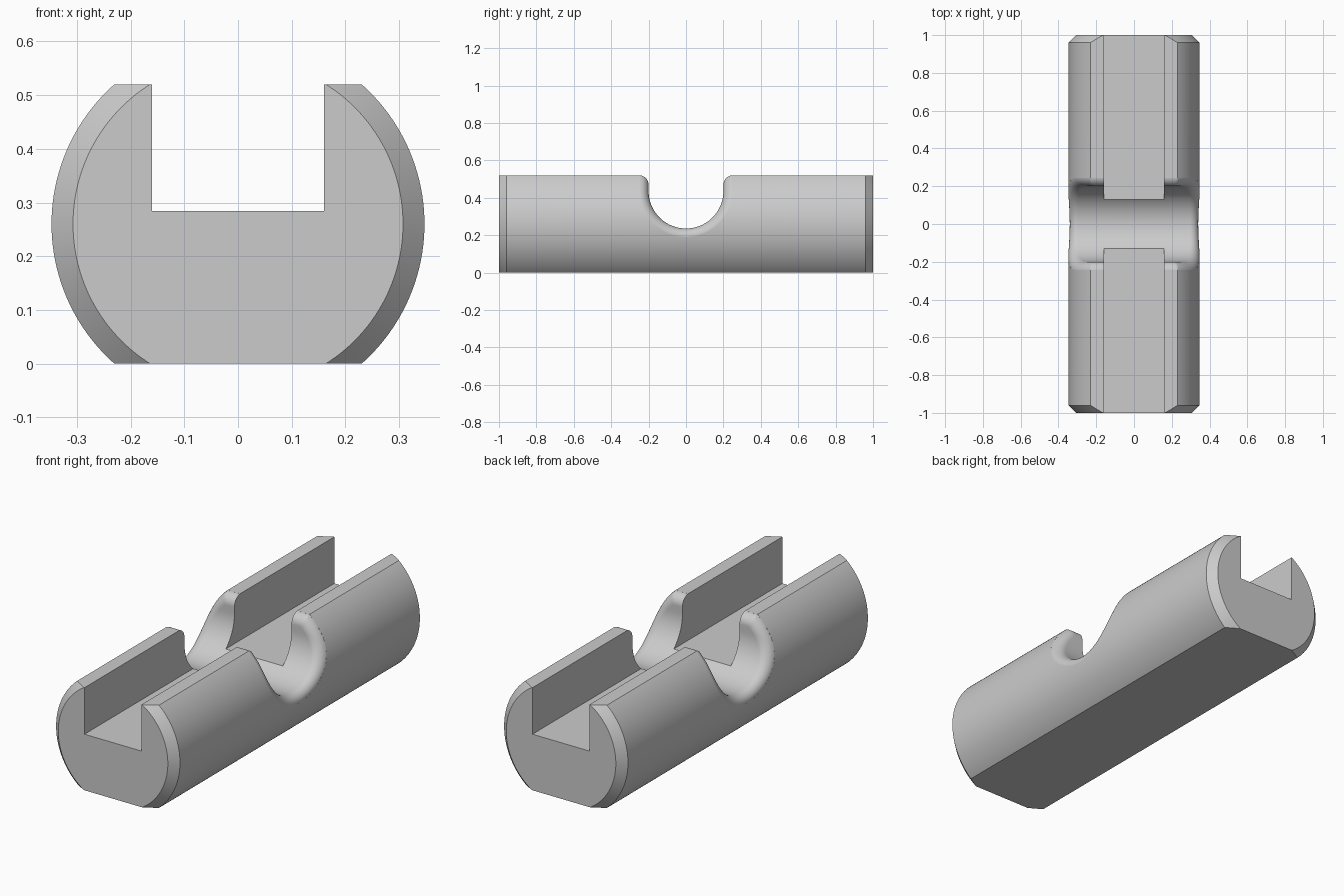
import bpy, bmesh
from math import sin, cos, pi, sqrt, radians
from mathutils import Vector, Matrix

if "Cube" in bpy.data.objects:
    bpy.data.objects.remove(bpy.data.objects["Cube"])

RADIUS, AXIS_Z, TOP_Z = 0.347, 0.26, 0.52
CHAMFER = 0.04
SLOT_HALF, SLOT_FLOOR = 0.16, 0.284
SADDLE_R, SADDLE_Z, FILLET = 0.2, 0.436, 0.05

grey = bpy.data.materials.new("plain_grey")
grey.use_nodes = True
colour = (0.6, 0.6, 0.6, 1)
grey.diffuse_color = colour
grey.node_tree.nodes["Principled BSDF"].inputs["Base Color"].default_value = colour


def make_object(name, bm):
    bmesh.ops.recalc_face_normals(bm, faces=bm.faces)
    mesh = bpy.data.meshes.new(name)
    bm.to_mesh(mesh)
    bm.free()
    mesh.materials.append(grey)
    ob = bpy.data.objects.new(name, mesh)
    bpy.context.collection.objects.link(ob)
    return ob


def skin(bm, rings, closed):
    """Join neighbouring rows of vertices with quads."""
    for a, b in zip(rings, rings[1:]):
        n = len(a)
        for i in range(n if closed else n - 1):
            j = (i + 1) % n
            bm.faces.new((a[i], a[j], b[j], b[i]))


# Round bar with chamfered ends, flattened above and below
bm = bmesh.new()
SEGMENTS = 160
rings = []
for y, r in ((-1, RADIUS - CHAMFER), (-1 + CHAMFER, RADIUS),
             (1 - CHAMFER, RADIUS), (1, RADIUS - CHAMFER)):
    angles = [2 * pi * i / SEGMENTS for i in range(SEGMENTS)]
    rings.append([bm.verts.new((r * cos(a), y, AXIS_Z + r * sin(a))) for a in angles])
skin(bm, rings, True)
bm.faces.new(rings[0])
bm.faces.new(rings[-1])
for z, direction in ((0, -1), (TOP_Z, 1)):
    cut = bmesh.ops.bisect_plane(bm, geom=bm.verts[:] + bm.edges[:] + bm.faces[:],
                                 plane_co=(0, 0, z), plane_no=(0, 0, direction),
                                 clear_outer=True)
    rim = [e for e in cut["geom_cut"] if isinstance(e, bmesh.types.BMEdge)]
    bmesh.ops.contextual_create(bm, geom=rim)
body = make_object("slotted_bar", bm)

# Lengthwise slot
bm = bmesh.new()
bmesh.ops.create_cube(bm, size=1, matrix=Matrix.Translation((0, 0, SLOT_FLOOR + 0.25))
                      @ Matrix.Diagonal((2 * SLOT_HALF, 3, 0.5, 1)))
slot = make_object("slot_cutter", bm)

# Cross saddle: a U-shaped tunnel that flares where it meets the outside
flare = [radians(84) * i / 12 for i in range(13)]
depths = [FILLET * (1 - sin(a)) for a in flare]


def flare_offset(d):
    d = min(d, FILLET)
    return FILLET - sqrt(FILLET ** 2 - (FILLET - d) ** 2)


wall_z = [SADDLE_Z + 0.017] + [TOP_Z - d for d in depths] + [TOP_Z + 0.1]
ARC = 56
rows = [(SADDLE_R, z, 1, 0) for z in reversed(wall_z)]
for i in range(ARC + 1):
    t = -pi * i / ARC
    rows.append((SADDLE_R * cos(t), SADDLE_Z + SADDLE_R * sin(t), cos(t), sin(t)))
rows += [(-SADDLE_R, z, -1, 0) for z in wall_z]

bm = bmesh.new()
grid = []
for y, z, ny, nz in rows:
    top_depth = max(TOP_Z - z, depths[-1])
    half = []
    for d in depths:
        e = flare_offset(min(d, top_depth))
        py, pz = y + ny * e, z + nz * e
        x = sqrt((RADIUS - d) ** 2 - (min(pz, TOP_Z) - AXIS_Z) ** 2)
        half.append((x, py, pz))
    half.append((0.5, py, pz))
    points = [(-x, py, pz) for x, py, pz in reversed(half)] + half
    grid.append([bm.verts.new(p) for p in points])
skin(bm, grid, False)
bm.faces.new(grid[0] + grid[-1][::-1])
bm.faces.new([row[0] for row in grid])
bm.faces.new([row[-1] for row in grid])
saddle = make_object("saddle_cutter", bm)

# Cut the bar, then discard the cutters
bpy.ops.object.select_all(action="DESELECT")
bpy.context.view_layer.objects.active = body
body.select_set(True)
for cutter in (saddle, slot):
    cutter.hide_render = True
    mod = body.modifiers.new(cutter.name, "BOOLEAN")
    mod.operation = "DIFFERENCE"
    mod.solver = "EXACT"
    mod.object = cutter
    bpy.ops.object.modifier_apply(modifier=mod.name)
    bpy.data.objects.remove(cutter)

# Smooth the round surfaces and keep the machined edges crisp
bpy.ops.object.shade_smooth_by_angle(angle=radians(30))
weighted = body.modifiers.new("even_shading", "WEIGHTED_NORMAL")
weighted.keep_sharp = True
